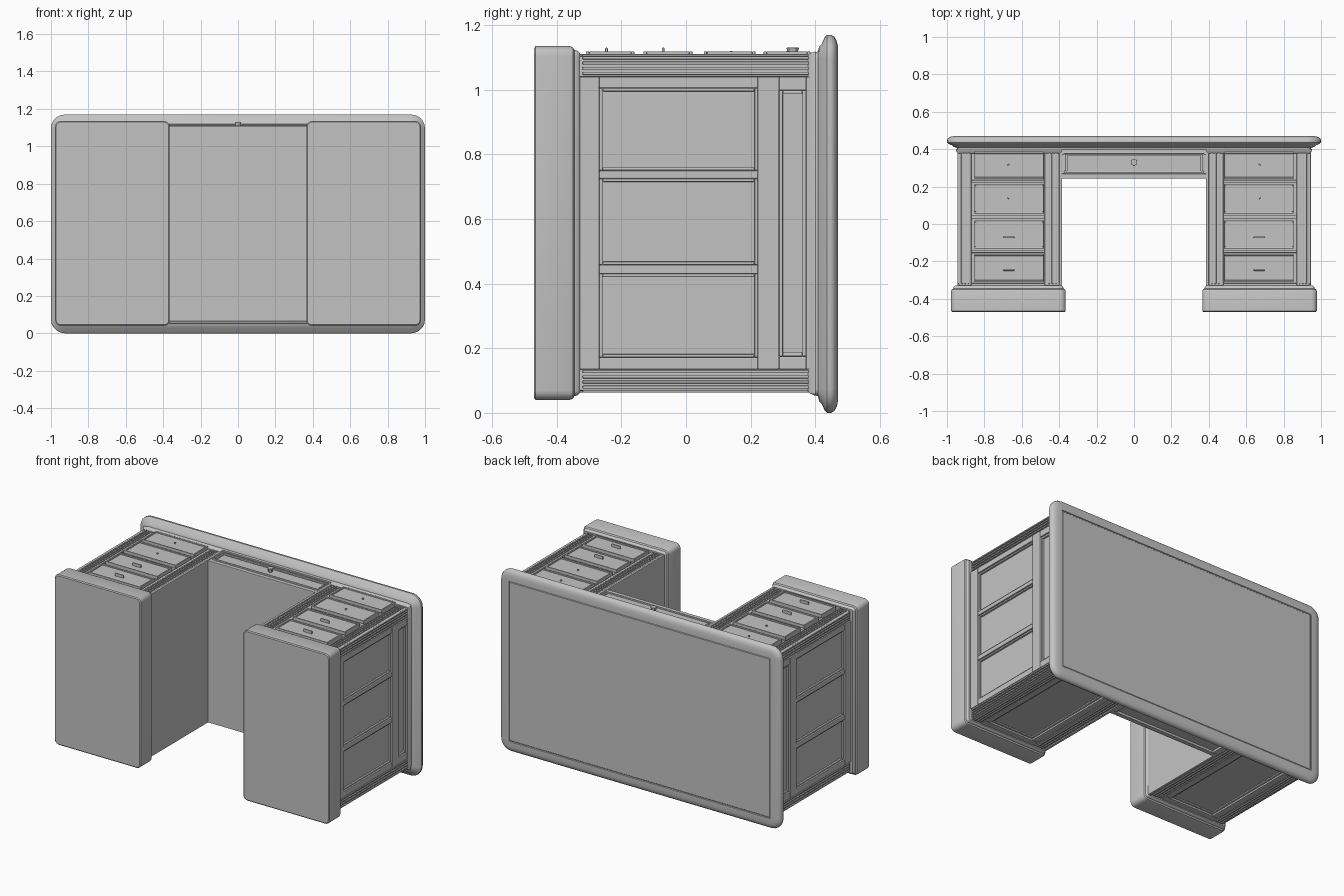
import bpy, bmesh, math

cube = bpy.data.objects.get("Cube")
if cube:
    bpy.data.objects.remove(cube, do_unlink=True)

grey = bpy.data.materials.new("plain grey")
grey.use_nodes = True
COLOUR = (0.55, 0.55, 0.55, 1)
grey.diffuse_color = COLOUR
for node in grey.node_tree.nodes:
    if node.type == "BSDF_PRINCIPLED":
        node.inputs["Base Color"].default_value = COLOUR

MID = 0.587          # middle of the depth of the desk (z)
BACK, FRONT = 0.063, 1.11


def finish(name, bm, bevel=0, mirror=False, smooth=False):
    bmesh.ops.recalc_face_normals(bm, faces=bm.faces)
    mesh = bpy.data.meshes.new(name)
    bm.to_mesh(mesh)
    bm.free()
    mesh.materials.append(grey)
    ob = bpy.data.objects.new(name, mesh)
    bpy.context.collection.objects.link(ob)
    if smooth:
        bpy.ops.object.select_all(action="DESELECT")
        ob.select_set(True)
        bpy.context.view_layer.objects.active = ob
        bpy.ops.object.shade_smooth_by_angle(angle=math.radians(35))
    if bevel:
        mod = ob.modifiers.new("soft edges", "BEVEL")
        mod.width = bevel
        mod.segments = 2
    if mirror:
        ob.modifiers.new("other side", "MIRROR")
    return ob


def boxes(name, bounds, bevel=0.003, mirror=True):
    """One object from several boxes, each x0, x1, y0, y1, z0, z1."""
    bm = bmesh.new()
    for x0, x1, y0, y1, z0, z1 in bounds:
        made = bmesh.ops.create_cube(bm, size=1)["verts"]
        bmesh.ops.scale(bm, verts=made, vec=(x1 - x0, y1 - y0, z1 - z0))
        bmesh.ops.translate(bm, verts=made, vec=((x0 + x1) / 2, (y0 + y1) / 2, (z0 + z1) / 2))
    return finish(name, bm, bevel, mirror)


def ring(u0, u1, v0, v1, w, d0, d1, axis):
    """Four strips around a rectangle; axis z uses (x, y), axis x uses (z, y)."""
    strips = [(u0, u1, v0, v0 + w), (u0, u1, v1 - w, v1),
              (u0, u0 + w, v0 + w, v1 - w), (u1 - w, u1, v0 + w, v1 - w)]
    if axis == "z":
        return [(a, b, c, d, d0, d1) for a, b, c, d in strips]
    return [(d0, d1, c, d, a, b) for a, b, c, d in strips]


def slab(name, x0, x1, z0, z1, radius, profile, mirror=False):
    """Rounded rectangle lofted along y; profile holds (y, inset)."""
    bm = bmesh.new()
    loops = []
    for y, inset in profile:
        r = max(radius - inset, 0.004)
        a, b, c, d = x0 + inset + r, x1 - inset - r, z0 + inset + r, z1 - inset - r
        loop = []
        for k, (cx, cz) in enumerate([(b, d), (a, d), (a, c), (b, c)]):
            for i in range(6):
                t = math.pi / 2 * (k + i / 5)
                loop.append(bm.verts.new((cx + r * math.cos(t), y, cz + r * math.sin(t))))
        loops.append(loop)
    for low, high in zip(loops, loops[1:]):
        for i in range(len(low)):
            j = (i + 1) % len(low)
            bm.faces.new((low[i], low[j], high[j], high[i]))
    bm.faces.new(loops[0])
    bm.faces.new(loops[-1])
    return finish(name, bm, mirror=mirror, smooth=True)


# Desk top with moulded edge and a shallow line around the writing surface
slab("desk_top", -1, 1, 0, 1.17, 0.075,
     [(0.395, 0.055), (0.408, 0.052), (0.412, 0.036), (0.42, 0.028), (0.43, 0.006),
      (0.437, 0), (0.449, 0), (0.459, 0.006), (0.466, 0.018), (0.47, 0.035),
      (0.47, 0.068), (0.466, 0.07), (0.466, 0.074), (0.469, 0.077)])

# Plinths and the stepped moulding above them
slab("plinth", 0.365, 0.978, 0.04, 1.135, 0.03,
     [(-0.47, 0.006), (-0.465, 0), (-0.36, 0), (-0.35, 0.004), (-0.345, 0.012),
      (-0.336, 0.014), (-0.328, 0.022)], mirror=True)
slab("pedestal_cornice", 0.384, 0.952, 0.055, 1.118, 0.008,
     [(0.378, 0.01), (0.386, 0.004), (0.4, 0)], mirror=True)

# Pedestal carcass and plain inner wall
boxes("pedestal_core", [(0.39, 0.925, -0.34, 0.4, 0.085, 1.09)], 0)
boxes("inner_wall", [(0.384, 0.4, -0.34, 0.4, BACK, FRONT)])

# Corner posts and reeded strips, front and back
posts, reeds = [], []
for z0, z1 in ((BACK + 0.006, 0.135), (1.04, FRONT - 0.006)):
    posts += [(0.87, 0.937, -0.33, 0.385, z0, z1)]
    posts += [(0.4, 0.478, -0.33, 0.385, z0, z1)]
    face = BACK if z0 < MID else FRONT - 0.012
    for x in (0.412, 0.43, 0.448, 0.88, 0.897, 0.914):
        reeds.append((x, x + 0.01, -0.32, 0.38, face, face + 0.012))
    for i in range(4):
        z = z0 + 0.006 + 0.016 * i
        reeds.append((0.93, 0.945, -0.32, 0.38, z, z + 0.009))
boxes("corner_post", posts)
boxes("post_reeding", reeds, 0.0025)

# Outer side: frame with three wide panels and one tall narrow panel
side = [(0.92, 0.945, y0, y1, 0.135, 1.04)
        for y0, y1 in ((-0.33, -0.268), (0.222, 0.288), (0.372, 0.385))]
side += [(0.92, 0.944, -0.268, 0.222, z0, z1)
         for z0, z1 in ((0.135, 0.172), (0.43, 0.458), (0.725, 0.75), (1.005, 1.04))]
side += [(0.92, 0.944, 0.288, 0.372, z0, z1) for z0, z1 in ((0.135, 0.175), (0.998, 1.04))]
boxes("side_frame", side)

side_trim = ring(0.175, 0.998, 0.288, 0.372, 0.012, 0.92, 0.936, "x")
for z0, z1 in ((0.172, 0.43), (0.458, 0.725), (0.75, 1.005)):
    side_trim += ring(z0, z1, -0.268, 0.222, 0.01, 0.92, 0.936, "x")
boxes("side_panel_trim", side_trim)

# Pedestal drawers with rails between them
drawers, lips, rails = [], [], []
DRAWER_ROWS = ((-0.31, -0.16), (-0.132, 0.02), (0.055, 0.215), (0.24, 0.385))
for y0, y1 in DRAWER_ROWS:
    drawers.append((0.482, 0.854, y0, y1, 1.08, 1.112))
    lips += ring(0.482, 0.854, y0, y1, 0.01, 1.1, 1.119, "z")
for y0, y1 in ((-0.335, -0.316), (-0.154, -0.138), (0.026, 0.049), (0.221, 0.234)):
    rails.append((0.478, 0.87, y0, y1, 1.08, 1.106))
boxes("pedestal_drawer", drawers)
boxes("drawer_lip", lips)
boxes("drawer_rail", rails)

# Small drawer pulls
boxes("drawer_pull", [(0.64, 0.7, y, y + 0.008, 1.105, 1.13) for y in (-0.25, -0.075)]
      + [(0.665, 0.675, y, y + 0.01, 1.105, 1.12) for y in (0.135, 0.31)], 0.002)

# Pedestal back: one framed panel
boxes("back_frame", ring(0.478, 0.87, -0.33, 0.385, 0.04, 0.068, 0.1, "z")
      + ring(0.518, 0.83, -0.29, 0.345, 0.014, 0.077, 0.1, "z"))

# Middle apron with its long drawer and back panel
boxes("apron", [(-0.39, 0.39, 0.243, 0.4, 0.078, 1.092)], 0, mirror=False)
boxes("apron_frame", ring(-0.39, 0.39, 0.243, 0.398, 0.026, 1.07, 1.106, "z")
      + ring(-0.39, 0.39, 0.243, 0.398, 0.03, 0.064, 0.1, "z"), mirror=False)
boxes("middle_drawer", [(-0.358, 0.358, 0.275, 0.367, 1.07, 1.103)]
      + ring(-0.375, 0.375, 0.273, 0.385, 0.01, 1.08, 1.111, "z"), mirror=False)

# Six-sided knob on the middle drawer
bm = bmesh.new()
made = bmesh.ops.create_cone(bm, cap_ends=True, segments=6, radius1=0.012,
                             radius2=0.02, depth=0.03)["verts"]
bmesh.ops.translate(bm, verts=made, vec=(0, 0.33, 1.115))
finish("middle_knob", bm, 0.002)
